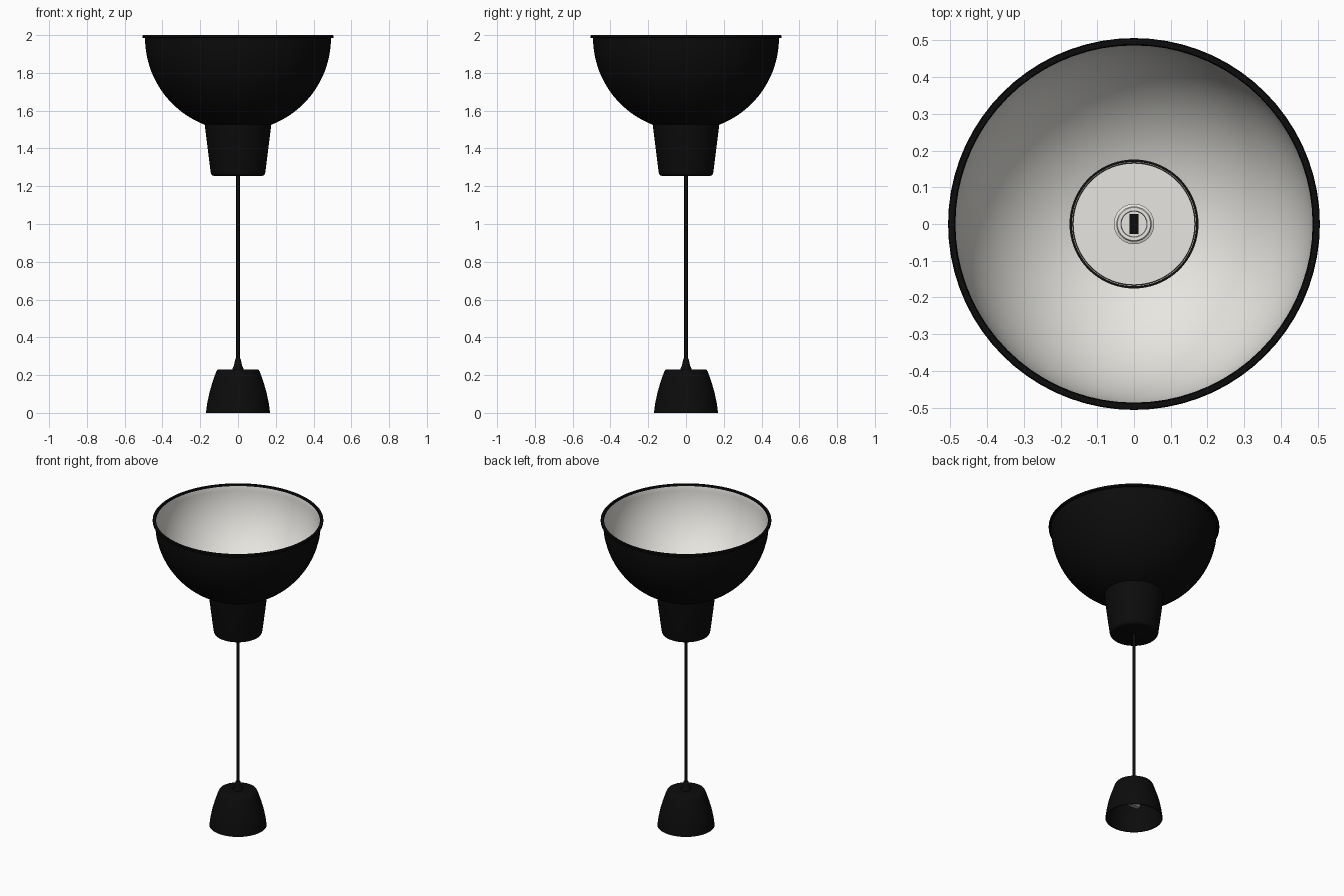
import bpy, bmesh, math

if "Cube" in bpy.data.objects:
    bpy.data.objects.remove(bpy.data.objects["Cube"])

SEG = 72


def material(name, rgb):
    m = bpy.data.materials.new(name)
    m.diffuse_color = (*rgb, 1)
    m.use_nodes = True
    m.node_tree.nodes["Principled BSDF"].inputs["Base Color"].default_value = m.diffuse_color
    return m


BLACK = material("matte_black", (0.0035, 0.0035, 0.0035))
WHITE = material("warm_white", (0.80, 0.79, 0.75))
METAL = material("grey_metal", (0.35, 0.35, 0.34))


def finish(bm, name, mats):
    bmesh.ops.recalc_face_normals(bm, faces=bm.faces[:])
    me = bpy.data.meshes.new(name)
    bm.to_mesh(me)
    bm.free()
    ob = bpy.data.objects.new(name, me)
    bpy.context.collection.objects.link(ob)
    for m in mats:
        me.materials.append(m)
    bpy.ops.object.select_all(action='DESELECT')
    ob.select_set(True)
    bpy.context.view_layer.objects.active = ob
    bpy.ops.object.shade_smooth_by_angle(angle=math.radians(35))
    return ob


def lathe(name, profile, mats, closed=False, second_from=None, seg=SEG):
    """Revolve (r, z) points about z; strips from second_from on use material 1."""
    bm = bmesh.new()
    rings = []
    for r, z in profile:
        if r == 0:
            rings.append([bm.verts.new((0, 0, z))] * seg)
        else:
            rings.append([bm.verts.new((r * math.cos(2 * math.pi * i / seg),
                                        r * math.sin(2 * math.pi * i / seg), z))
                          for i in range(seg)])
    n = len(rings)
    for k in range(n if closed else n - 1):
        a, b = rings[k], rings[(k + 1) % n]
        if a[0] == a[1] and b[0] == b[1]:
            continue  # both points lie on the axis
        for i in range(seg):
            j = (i + 1) % seg
            f = bm.faces.new(list(dict.fromkeys((a[i], a[j], b[j], b[i]))))
            if second_from is not None and k >= second_from:
                f.material_index = 1
    return finish(bm, name, mats)


def bowl(radius, r_low, z_top, steps=20, zc=1.985):
    """Spherical arc from the neck radius r_low up to height z_top."""
    a0 = -math.acos(r_low / radius)
    a1 = math.asin((z_top - zc) / radius)
    return [(radius * math.cos(a0 + (a1 - a0) * i / steps),
             zc + radius * math.sin(a0 + (a1 - a0) * i / steps))
            for i in range(steps + 1)]


# Shade: black outside with a rolled rim, white lining inside
outer = bowl(0.492, 0.172, 1.984)
rim = [(0.503, 1.984), (0.506, 1.988), (0.506, 1.997), (0.503, 2.0), (0.489, 2.0)]
inner = bowl(0.486, 0.167, 1.990)[::-1]
lathe("shade", outer + rim + inner, [BLACK, WHITE], closed=True,
      second_from=len(outer) + len(rim))

# Neck cup below the shade
lathe("neck", [(0, 1.255), (0.128, 1.255), (0.137, 1.258), (0.142, 1.264),
               (0.145, 1.275), (0.177, 1.532), (0.169, 1.532), (0.169, 1.515),
               (0, 1.515)], [BLACK])

# White plate closing the neck inside the shade
lathe("inner_plate", [(0, 1.518), (0.1655, 1.518), (0.1655, 1.53), (0, 1.53)], [WHITE])

# Lamp socket with stepped collar and dark contact
lathe("socket", [(0.055, 1.528), (0.055, 1.540), (0.048, 1.543), (0.048, 1.60),
                 (0.045, 1.604), (0.036, 1.604), (0.034, 1.60), (0.034, 1.545),
                 (0, 1.545)], [WHITE], seg=40)
bm = bmesh.new()
bmesh.ops.create_cube(bm, size=1)
for v in bm.verts:
    v.co = (v.co.x * 0.024, v.co.y * 0.055, 1.555 + v.co.z * 0.025)
finish(bm, "socket_contact", [BLACK])

# Cord
lathe("cord", [(0, 0.2), (0.0095, 0.2), (0.0095, 1.26), (0, 1.26)], [BLACK], seg=20)

# Hollow ceiling cup
cup = [(0.170, 0.0), (0.163, 0.05), (0.153, 0.10), (0.139, 0.15), (0.122, 0.20),
       (0.115, 0.219), (0.110, 0.227), (0.102, 0.231)]
lathe("ceiling_cup", cup + [(0, 0.231), (0, 0.223)]
      + [(r - 0.006, min(z, 0.223)) for r, z in cup[::-1]], [BLACK], closed=True)

# Tapered cord grip on the cup
lathe("cord_grip", [(0.030, 0.229), (0.028, 0.237), (0.022, 0.250), (0.015, 0.282),
                    (0.012, 0.287), (0, 0.287)], [BLACK], seg=32)

# Small wire connector inside the cup
bm = bmesh.new()
bmesh.ops.create_cube(bm, size=1)
for v in bm.verts:
    v.co = (v.co.x * 0.07, v.co.y * 0.03, 0.10 + v.co.z * 0.04)
finish(bm, "wire_connector", [METAL])
bm = bmesh.new()
bmesh.ops.create_cone(bm, cap_ends=True, segments=16, radius1=0.01, radius2=0.01, depth=0.11)
bmesh.ops.translate(bm, verts=bm.verts, vec=(0, 0, 0.17))
finish(bm, "connector_lead", [BLACK])
